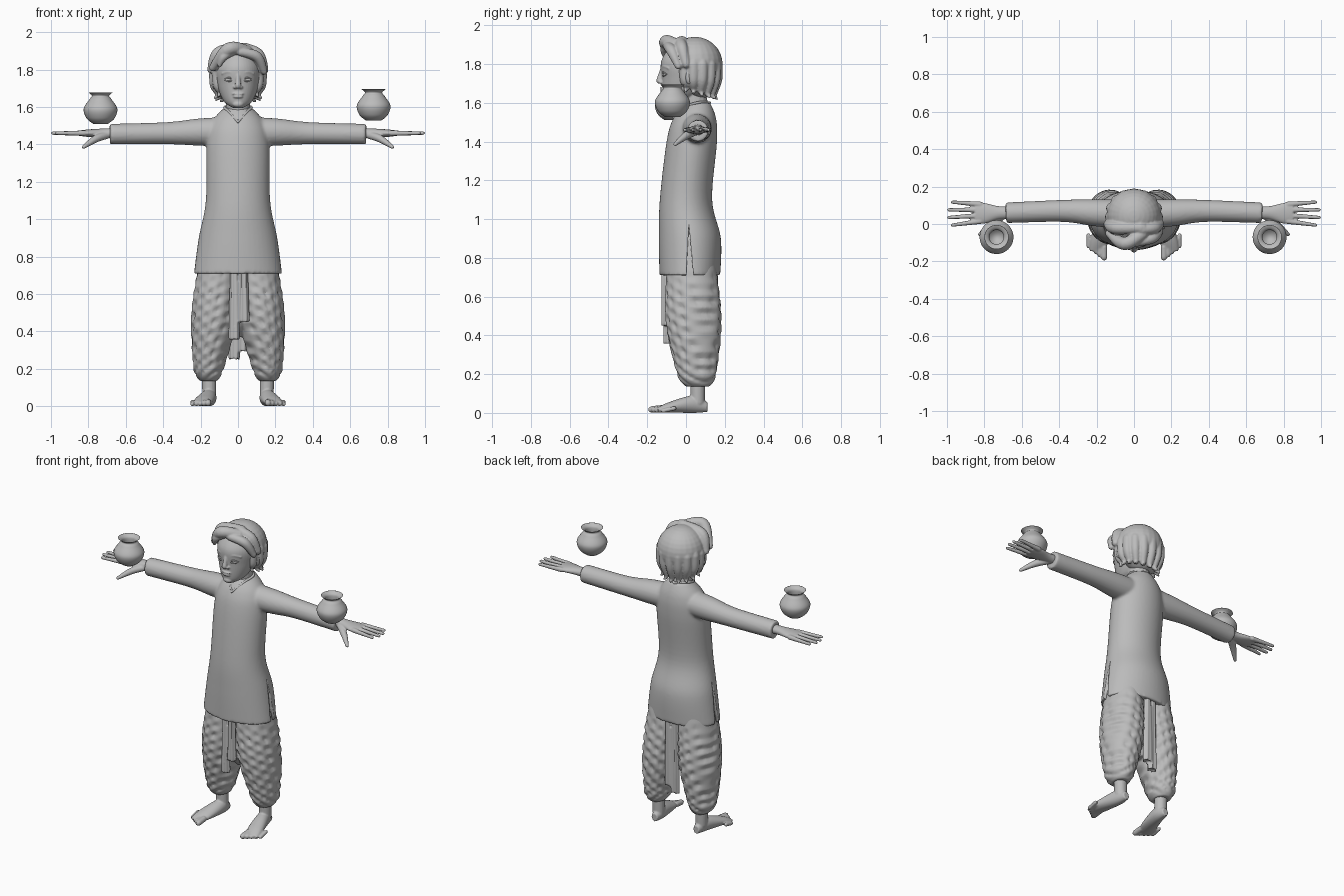
import bpy, bmesh, math
from mathutils import Vector, Matrix

cube = bpy.data.objects.get("Cube")
if cube:
    bpy.data.objects.remove(cube, do_unlink=True)

GREY = (0.5, 0.5, 0.5, 1)
clay = bpy.data.materials.new("grey_clay")
clay.use_nodes = True
clay.diffuse_color = GREY
clay.node_tree.nodes["Principled BSDF"].inputs["Base Color"].default_value = GREY
SIDES = {"right": -1, "left": 1}
ARM_Y, ARM_Z = .06, 1.46


def resample(points, steps=8):
    """Smooth interpolation through control tuples."""
    pts = [Vector(p) for p in points]
    out = []
    for i, (start, end) in enumerate(zip(pts, pts[1:])):
        tangent_in = (end - pts[max(i - 1, 0)]) / 2
        tangent_out = (pts[min(i + 2, len(pts) - 1)] - start) / 2
        for k in range(steps):
            t = k / steps
            ease = t * t * (3 - 2 * t)
            out.append(start.lerp(end, ease) + tangent_in * (t * (1 - t) ** 2)
                       - tangent_out * (t * t * (1 - t)))
    return out + [pts[-1]]


def skin_rings(bm, rings):
    """Bridge rings of points into a closed surface."""
    loops = [[bm.verts.new(point) for point in ring] for ring in rings]
    count = len(loops[0])
    for lower, upper in zip(loops, loops[1:]):
        for i in range(count):
            j = (i + 1) % count
            bm.faces.new((lower[i], lower[j], upper[j], upper[i]))
    bm.faces.new(loops[0])
    bm.faces.new(loops[-1])


def loft(bm, axis, sections, side=1, fold=None, count=48):
    """Sections are (position, centre a, centre b, radius a, radius b)."""
    rings = []
    for t, a, b, radius_a, radius_b in resample(sections):
        ring = []
        for i in range(count):
            angle = math.tau * i / count
            bump = fold(angle, t) if fold else 0
            u = a + (radius_a + bump) * math.cos(angle)
            v = b + (radius_b + bump) * math.sin(angle)
            x, y, z = {"x": (t, u, v), "y": (u, t, v), "z": (u, v, t)}[axis]
            ring.append((x * side, y, z))
        rings.append(ring)
    skin_rings(bm, rings)


def sweep(bm, points, side=1, blunt=False, count=16):
    """Round-ended tube through (x, y, z, radius) points."""
    path = resample([(x * side, y, z, radius) for x, y, z, radius in points])
    stations = [(p.to_3d(), p[3]) for p in path]

    def cap(end, inner):
        outward = (end[0] - inner[0]).normalized()
        return [(end[0] + outward * end[1] * math.sin(a), end[1] * math.cos(a))
                for a in (math.pi / 4, math.pi * .4)]

    head = cap(stations[0], stations[1])[::-1]
    tail = [] if blunt else cap(stations[-1], stations[-2])
    stations = head + stations + tail
    rings, previous, turn = [], None, None
    for i, (centre, radius) in enumerate(stations):
        after = stations[min(i + 1, len(stations) - 1)][0]
        heading = (after - stations[max(i - 1, 0)][0]).normalized()
        turn = previous.rotation_difference(heading) @ turn if previous else heading.to_track_quat("Z", "Y")
        previous = heading
        angles = [math.tau * k / count for k in range(count)]
        rings.append([centre + turn @ Vector((math.cos(a), math.sin(a), 0)) * radius for a in angles])
    skin_rings(bm, rings)


def ball(bm, centre, radii):
    matrix = Matrix.Translation(centre) @ Matrix.Diagonal((*radii, 1))
    bmesh.ops.create_uvsphere(bm, u_segments=24, v_segments=16, radius=1, matrix=matrix)


def finish(name, bm, voxel=0, smoothing=2):
    """Make the object; a voxel size melts its pieces into one skin."""
    bmesh.ops.recalc_face_normals(bm, faces=bm.faces)
    for face in bm.faces:
        face.smooth = True
    mesh = bpy.data.meshes.new(name)
    bm.to_mesh(mesh)
    bm.free()
    mesh.materials.append(clay)
    part = bpy.data.objects.new(name, mesh)
    bpy.context.collection.objects.link(part)
    if voxel:
        melt = part.modifiers.new("melt", "REMESH")
        melt.mode, melt.voxel_size, melt.use_smooth_shade = "VOXEL", voxel, True
        soften = part.modifiers.new("soften", "SMOOTH")
        soften.factor, soften.iterations = .5, smoothing
    return part


# Long tunic with sleeves
bm = bmesh.new()
loft(bm, "z", [(.71, 0, .02, .237, .157), (.9, 0, .02, .21, .16), (1.1, 0, 0, .172, .135),
               (1.4, 0, .03, .168, .13), (1.52, 0, .045, .14, .11), (1.6, 0, .06, .07, .065)])
for side in SIDES.values():
    sweep(bm, [(0, .05, 1.47, .08), (.2, ARM_Y, 1.466, .073), (.38, .07, ARM_Z, .059),
               (.685, ARM_Y, 1.455, .055)], side, blunt=True, count=32)
tunic = finish("tunic", bm, .009, 4)

# Side slits of the tunic
bm = bmesh.new()
for side in SIDES.values():
    skin_rings(bm, [[(side * x, .015, .97), (side * x, 0, .69), (side * x, .04, .69)] for x in (.14, .3)])
slits = finish("slit_cutter", bm)
slits.hide_render = slits.hide_viewport = True
cut = tunic.modifiers.new("slits", "BOOLEAN")
cut.operation, cut.object = "DIFFERENCE", slits

# Collar trim with a V at the front
bm = bmesh.new()
for side in SIDES.values():
    sweep(bm, [(0, .122, 1.6, .007), (.07, .06, 1.6, .007), (.05, -.008, 1.575, .007), (0, -.066, 1.52, .006)], side)
finish("collar_trim", bm)


# Draped trousers with swag folds
def swag(angle, z):
    fade = max(0, min(1, (.76 - z) * 6)) * max(0, min(1, (z - .13) * 20))
    wave = math.sin(math.pi * (z * 17 + 1.3 * math.cos(angle - .5)))
    return fade * (.008 - .018 * (1 - abs(wave)) ** 2)


bm = bmesh.new()
for side in SIDES.values():
    loft(bm, "z", [(.95, .08, .02, .09, .11), (.7, .11, .03, .11, .13), (.45, .13, .04, .115, .137),
                   (.2, .157, .055, .075, .095), (.135, .157, .06, .045, .06)], side, swag)
loft(bm, "z", [(.37, 0, .04, .02, .04), (.5, 0, .03, .07, .11), (.9, 0, .02, .1, .11)])
finish("draped_trousers", bm, .007, 1)

# Hanging pleats front and back
bm = bmesh.new()
for x, y, low in ((.03, -.105, .45), (-.02, -.095, .36), (.02, .145, .3), (-.02, .14, .26)):
    loft(bm, "z", [(.74, x, y, .02, .02), (low + .03, x, y, .028, .022), (low, x, y, .024, .018)],
         fold=lambda angle, z: .004 * math.cos(6 * angle))
finish("hanging_pleats", bm, .006, 1)

for label, side in SIDES.items():
    # Bare foot with a fan of toes
    bm = bmesh.new()
    loft(bm, "y", [(.11, .15, .03, .02, .025), (.04, .155, .045, .04, .045),
                   (-.08, .182, .03, .05, .028), (-.145, .198, .016, .04, .013)], side)
    sweep(bm, [(.157, ARM_Y, .22, .04), (.153, ARM_Y, .05, .037)], side)
    for toe in range(5):
        x, y, radius = .16 + .021 * toe, .015 * toe, .0175 - .0016 * toe
        sweep(bm, [(x, y - .12, .024, radius), (x, y - .178, radius, radius)], side)
    finish(label + "_foot", bm, .005)

    # Open hand with spread fingers and a lowered thumb
    bm = bmesh.new()
    loft(bm, "x", [(.62, ARM_Y, ARM_Z, .035, .03), (.72, ARM_Y, ARM_Z, .035, .025),
                   (.8, .057, ARM_Z, .055, .02), (.85, .057, ARM_Z, .052, .014)], side)
    for finger in range(4):
        reach = .993 - .01 * (finger - 1.5) ** 2
        sweep(bm, [(.82, .015 + .03 * finger, ARM_Z, .015), (reach, .041 * finger - .006, ARM_Z, .009)], side)
    sweep(bm, [(.7, .045, 1.45, .02), (.76, 0, 1.43, .02), (.825, -.056, 1.386, .01)], side)
    finish(label + "_hand", bm, .0045)

# Head with neck, nose, lips, chin, brows and ears
bm = bmesh.new()
loft(bm, "z", [(1.595, 0, -.08, .025, .025), (1.63, 0, -.035, .075, .085), (1.72, 0, .005, .112, .13),
               (1.82, 0, .02, .12, .146), (1.92, 0, .03, .06, .09)])
sweep(bm, [(0, ARM_Y, 1.5, .07), (0, .035, 1.68, .062)])
sweep(bm, [(0, -.12, 1.785, .009), (0, -.138, 1.714, .016)])
ball(bm, (0, -.12, 1.67), (.032, .013, .007))
ball(bm, (0, -.12, 1.655), (.027, .014, .008))
ball(bm, (0, -.105, 1.615), (.03, .02, .018))
for side in SIDES.values():
    ball(bm, (side * .015, -.128, 1.706), (.011, .014, .009))
    ball(bm, (side * .127, .02, 1.735), (.016, .028, .04))
    sweep(bm, [(.02, -.122, 1.777, .006), (.05, -.113, 1.788, .007), (.085, -.09, 1.778, .005)], side)
finish("head", bm, .0045)

# Eyes between two lids
bm = bmesh.new()
for side in SIDES.values():
    ball(bm, (side * .048, -.109, 1.746), (.021, .011, .009))
    for lid in (1.757, 1.738):
        sweep(bm, [(.025, -.117, 1.745, .003), (.048, -.118, lid, .004), (.073, -.1, 1.747, .003)], side)
finish("eyes", bm)

# Wavy hair: crown, nape, swept forelocks and a ring of hanging locks
bm = bmesh.new()
ball(bm, (0, .045, 1.8), (.146, .144, .14))
ball(bm, (0, .07, 1.71), (.12, .09, .09))
sweep(bm, [(.05, -.05, 1.9, .03), (-.05, -.105, 1.91, .035), (-.135, -.05, 1.81, .02)])
sweep(bm, [(.04, -.02, 1.915, .03), (-.1, -.02, 1.89, .034), (-.145, 0, 1.8, .02)])
sweep(bm, [(-.03, -.09, 1.9, .026), (-.075, -.11, 1.87, .022), (-.1, -.1, 1.82, .01)])
sweep(bm, [(.01, -.1, 1.895, .022), (.1, -.075, 1.87, .028), (.14, -.04, 1.79, .018)])
sweep(bm, [(.04, -.03, 1.915, .028), (.11, -.02, 1.88, .03), (.142, 0, 1.8, .022)])
for k in range(11):
    angle = math.radians(24 * k - 30)
    tip = 1.645 - .025 * math.sin(angle)
    sweep(bm, [(.125 * spread * math.cos(angle), .05 + .11 * spread * math.sin(angle), z, radius)
               for spread, z, radius in ((1, 1.8, .03), (1, 1.72, .027), (.85, tip + .025, .018), (1, tip, .006))])
finish("hair", bm, .0055)

# Round water pots with flared rims
outline = [(0, .04), (.03, .075), (.08, .09), (.13, .06), (.15, .046), (.168, .065), (.15, .04), (.1, .04)]
for label, x, base in (("right", -.735, 1.51), ("left", .725, 1.527)):
    bm = bmesh.new()
    loft(bm, "z", [(base + height, x, -.07, radius, radius) for height, radius in outline])
    finish(label + "_pot", bm)
